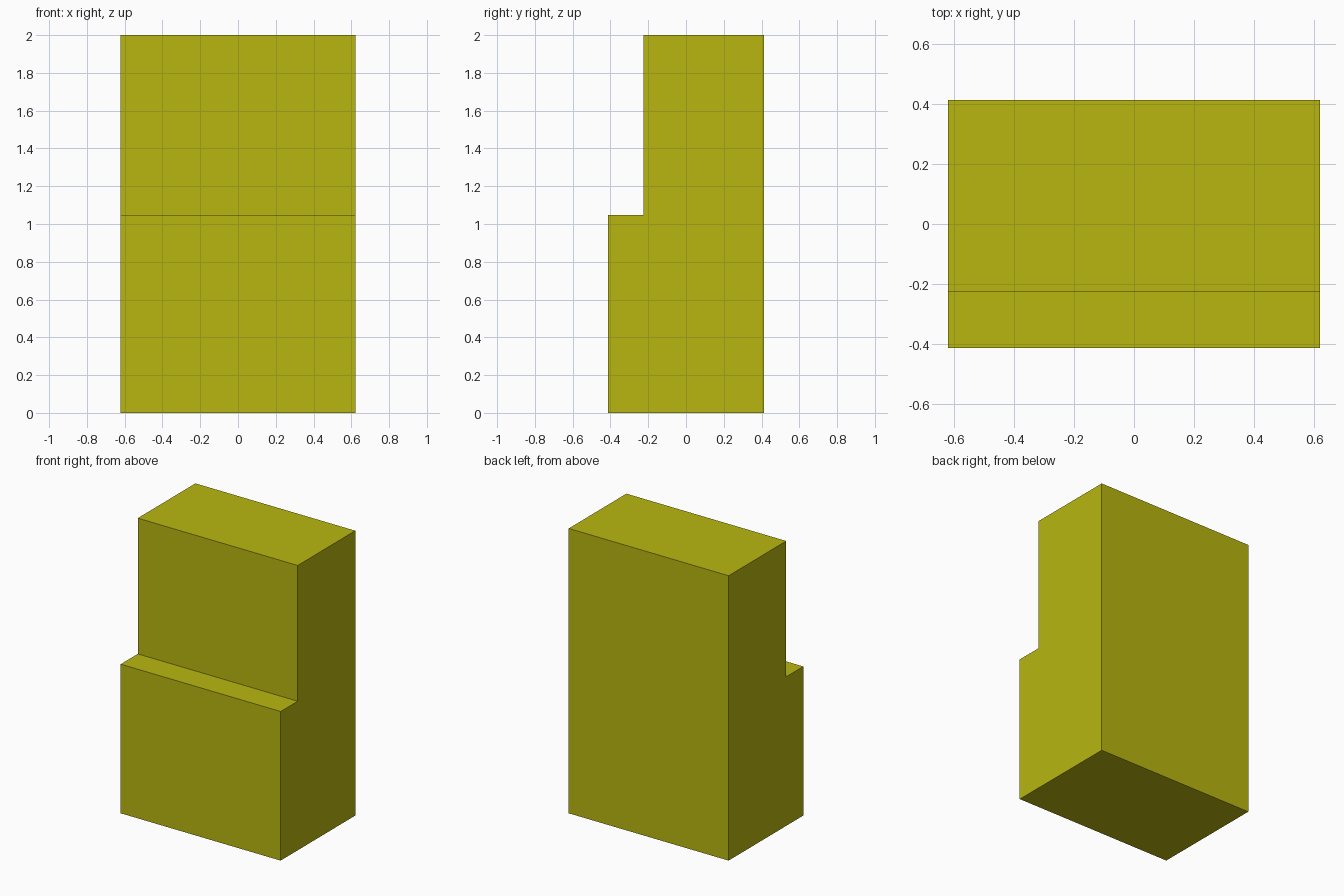
import bpy, bmesh

if "Cube" in bpy.data.objects:
    bpy.data.objects.remove(bpy.data.objects["Cube"])

HALF_WIDTH = 0.621

# Stepped side profile (y, z)
profile = [(-0.414, 0), (0.414, 0), (0.414, 2), (-0.225, 2),
           (-0.225, 1.047), (-0.414, 1.047)]

# Extrude the profile across the width
bm = bmesh.new()
side = bm.faces.new([bm.verts.new((-HALF_WIDTH, y, z)) for y, z in profile])
ext = bmesh.ops.extrude_face_region(bm, geom=[side])
verts = [g for g in ext["geom"] if isinstance(g, bmesh.types.BMVert)]
bmesh.ops.translate(bm, verts=verts, vec=(2 * HALF_WIDTH, 0, 0))
bmesh.ops.recalc_face_normals(bm, faces=bm.faces)

mesh = bpy.data.meshes.new("stepped_block")
bm.to_mesh(mesh)
bm.free()

# Yellow finish
mat = bpy.data.materials.new("yellow")
mat.diffuse_color = (0.48, 0.47, 0.005, 1)
mat.use_nodes = True
mat.node_tree.nodes["Principled BSDF"].inputs["Base Color"].default_value = mat.diffuse_color
mesh.materials.append(mat)

block = bpy.data.objects.new("stepped_block", mesh)
bpy.context.collection.objects.link(block)
